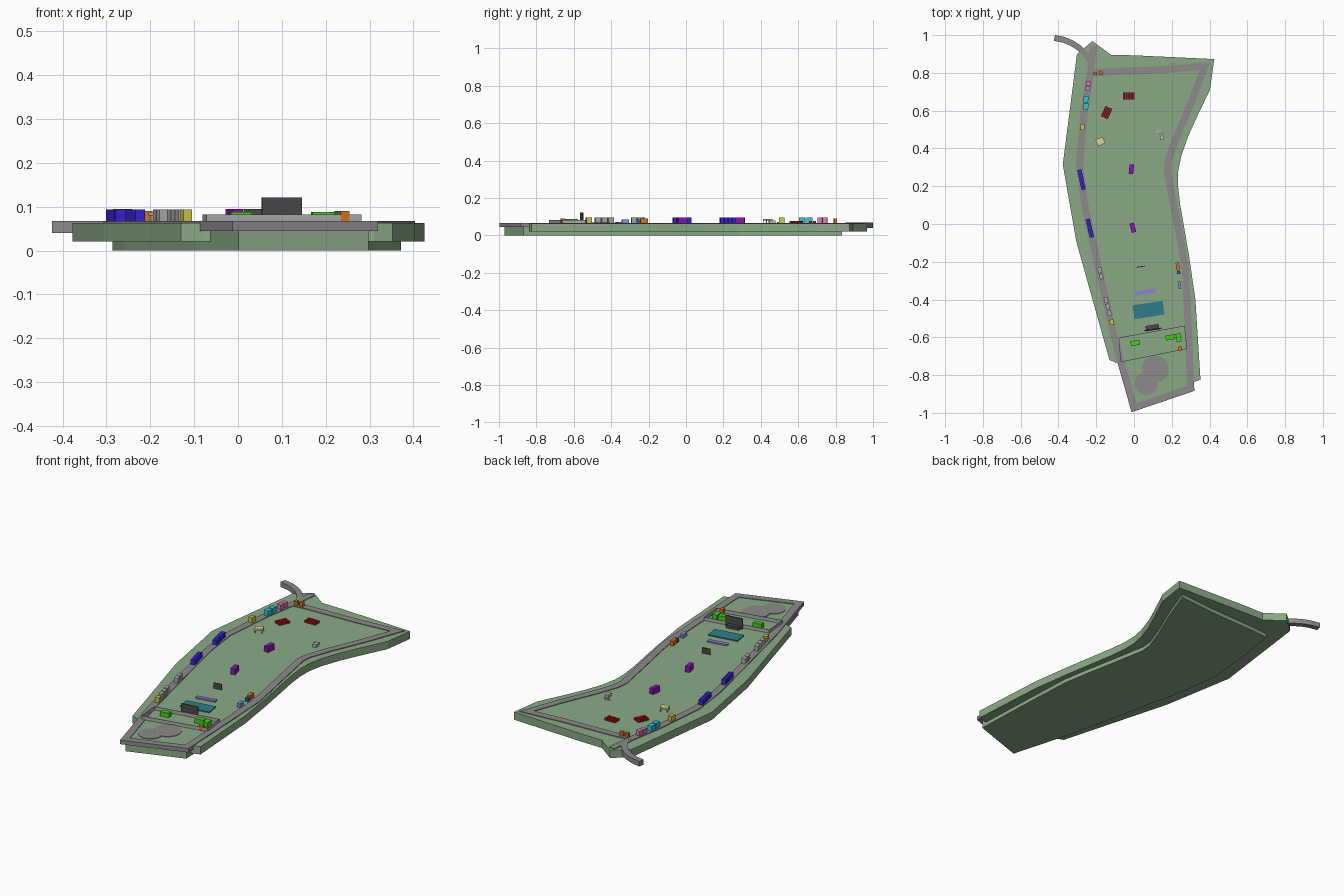
import bpy, bmesh, math
from mathutils import Vector, Matrix

if "Cube" in bpy.data.objects:
    bpy.data.objects.remove(bpy.data.objects["Cube"])

GROUND = 0.063


def mat(name, rgb):
    m = bpy.data.materials.get(name) or bpy.data.materials.new(name)
    m.diffuse_color = tuple((c / 255) ** 2.2 for c in rgb) + (1,)
    m.use_nodes = True
    m.node_tree.nodes["Principled BSDF"].inputs["Base Color"].default_value = m.diffuse_color
    return m


GREEN = mat("grass", (138, 168, 134))
ROAD = mat("road", (140, 136, 139))
PAL = {k: mat(k, c) for k, c in dict(
    orange=(215, 112, 35), pink=(215, 125, 185), cyan=(50, 200, 215), yellow=(205, 200, 70),
    red=(200, 25, 30), cream=(214, 212, 150), white=(185, 190, 185), purple=(140, 25, 175),
    blue=(60, 40, 215), dark=(75, 75, 77), lavender=(140, 132, 205), teal=(52, 125, 135),
    lime=(70, 205, 35), sky=(125, 150, 225), navy=(45, 95, 170), grey=(170, 170, 170)).items()}


def finish(name, bm, material):
    bmesh.ops.recalc_face_normals(bm, faces=bm.faces)
    me = bpy.data.meshes.new(name)
    bm.to_mesh(me)
    bm.free()
    me.materials.append(material)
    ob = bpy.data.objects.new(name, me)
    bpy.context.collection.objects.link(ob)
    return ob


def offset(pts, d, closed=True):
    """Mitred sideways offset of a path (outwards for a counter-clockwise loop)."""
    out, n = [], len(pts)
    for i, p in enumerate(pts):
        p = Vector(p)
        a = Vector(pts[i - 1]) if closed or i else None
        b = Vector(pts[(i + 1) % n]) if closed or i < n - 1 else None
        dirs = [(p - a).normalized()] if a else []
        dirs += [(b - p).normalized()] if b else []
        ns = [Vector((t.y, -t.x)) for t in dirs]
        m = sum(ns, Vector((0, 0))).normalized()
        out.append(p + m * d / max(m.dot(ns[0]), 0.35))
    return out


def slab(name, pts, z0, z1, material):
    bm = bmesh.new()
    f = bm.faces.new([bm.verts.new((x, y, z0)) for x, y in pts])
    r = bmesh.ops.extrude_face_region(bm, geom=[f])
    bmesh.ops.translate(bm, vec=(0, 0, z1 - z0),
                        verts=[v for v in r["geom"] if isinstance(v, bmesh.types.BMVert)])
    return finish(name, bm, material)


def road(name, pts, width, z0, z1, closed):
    bm = bmesh.new()
    sides = offset(pts, width / 2, closed), offset(pts, -width / 2, closed)
    rings = [[bm.verts.new((a.x, a.y, z1)), bm.verts.new((b.x, b.y, z1)),
              bm.verts.new((b.x, b.y, z0)), bm.verts.new((a.x, a.y, z0))] for a, b in zip(*sides)]
    n = len(rings)
    for i in range(n if closed else n - 1):
        r, s = rings[i], rings[(i + 1) % n]
        for k in range(4):
            bm.faces.new((r[k], r[(k + 1) % 4], s[(k + 1) % 4], s[k]))
    if not closed:
        bm.faces.new(rings[0])
        bm.faces.new(rings[-1])
    return finish(name, bm, ROAD)


def units(name, x, y, w, d, top, rot, color, nx=1, ny=1, base=0.06, gap=0.003):
    """Block of nx by ny boxes filling w x d, turned by rot degrees."""
    bm = bmesh.new()
    R = Matrix.Translation((x, y, 0)) @ Matrix.Rotation(math.radians(rot), 4, 'Z')
    cw, cd = (w - gap * (nx - 1)) / nx, (d - gap * (ny - 1)) / ny
    for i in range(nx):
        for j in range(ny):
            c = Vector((-w / 2 + cw / 2 + i * (cw + gap), -d / 2 + cd / 2 + j * (cd + gap),
                        (base + top) / 2))
            bmesh.ops.create_cube(bm, size=1, matrix=R @ Matrix.Translation(c)
                                  @ Matrix.Diagonal((cw, cd, top - base, 1)))
    return finish(name, bm, PAL[color])


# Ground: wide upper slab and deeper inner slab
outer = [(-.22, .968), (-.12, .895), (.0, .893), (.425, .873), (.402, .71), (.33, .56), (.285, .46),
         (.25, .36), (.234, .28), (.233, .2), (.245, .1), (.29, -.16), (.325, -.4), (.352, -.825),
         (.31, -.838), (-.08, -.74), (-.13, -.72), (-.305, -.095), (-.377, .315), (-.302, .9)]
loop = [(0, -.972), (.30, -.87), (.285, -.5), (.272, -.238), (.25, -.106), (.214, .08), (.177, .28),
        (.183, .344), (.225, .46), (.31, .66), (.375, .835), (.16, .817), (-.13, .806), (-.23, .797),
        (-.262, .61), (-.288, .317), (-.262, .106), (-.198, -.185), (-.103, -.61)]
slab("upper_ground", outer, .021, GROUND, GREEN)
slab("lower_ground", offset(loop, -.002), 0, GROUND + .0005, GREEN)

# Roads
road("ring_road", loop, .038, .045, .067, True)
road("north_spur", [(-.232, .79), (-.214, .945)], .036, .045, .0665, False)
road("entry_road", [(-.232, .86), (-.255, .897), (-.29, .932), (-.33, .958), (-.37, .975), (-.421, .985)],
     .031, .04, .0675, False)

# Round paved areas
for i, (x, y, r, z) in enumerate([(.113, -.768, .071, .0665), (.065, -.845, .061, .066)]):
    slab(f"round_plaza_{i}", [(x + r * math.cos(a * math.tau / 32), y + r * math.sin(a * math.tau / 32))
                              for a in range(32)], .055, z, ROAD)

# Fence around the stage yard
corners = [Vector(p) for p in [(-.08, -.603), (.267, -.54), (.28, -.66), (-.07, -.73)]]
for i in range(4):
    a, b = corners[i], corners[(i + 1) % 4]
    m, v = (a + b) / 2, b - a
    units(f"yard_fence_{i}", m.x, m.y, v.length, .003, .082, math.degrees(math.atan2(v.y, v.x)), "grey")

# Stalls along the west road
units("orange_stall", -.19, .798, .05, .017, .09, 4, "orange", 2, 1, gap=.012)
units("pink_stall", -.243, .73, .024, .052, .094, -8, "pink", 1, 2, gap=.002)
for i, y in enumerate((.66, .622)):
    units(f"cyan_stall_{i}", -.255, y, .026, .032, .095, -3, "cyan", 1, 1)
units("yellow_stall_north", -.273, .512, .021, .03, .095, -5, "yellow")
units("blue_row_north", -.278, .234, .023, .108, .094, 12, "blue", 1, 5, gap=.002)
units("blue_row_south", -.234, -.022, .023, .1, .094, 13, "blue", 1, 5, gap=.002)
for i, (x, y) in enumerate([(-.181, -.245), (-.173, -.278), (-.148, -.402), (-.139, -.437), (-.13, -.472)]):
    units(f"grey_stall_{i}", x, y, .02, .03, .094, 14, "grey")
units("yellow_stall_south", -.118, -.52, .021, .028, .094, 14, "yellow")

# Stalls along the east road
units("orange_shed", .232, -.225, .018, .042, .09, 10, "orange")
units("navy_shed", .236, -.257, .018, .016, .084, 5, "navy")
units("sky_shed", .241, -.324, .016, .038, .085, 5, "sky")
units("white_shed", .146, .462, .018, .032, .08, 4, "white")
units("white_bench", .13, .492, .03, .006, .07, 8, "white")

# Red seating areas: low base with rows of tables
for i, (x, y, w, d, r) in enumerate([(-.028, .677, .062, .038, 0), (-.145, .59, .04, .06, -25)]):
    units(f"seating_base_{i}", x, y, w, d, .067, r, "dark")
    units(f"seating_tables_{i}", x, y, w, d, .076, r, "red", *((4, 2) if w > d else (2, 4)), gap=.004)

# Cream canopy on legs
units("canopy_roof", -.178, .437, .042, .036, .088, 25, "cream", base=.08)
units("canopy_legs", -.178, .437, .04, .034, .081, 25, "cream", 2, 2, gap=.03)

# Purple towers
units("purple_tower_north", -.014, .29, .024, .05, .095, -6, "purple")
units("purple_tower_south", -.006, -.02, .024, .05, .095, 14, "purple")

# Screens, stage and audience area
units("small_screen", .035, -.226, .045, .004, .095, 8, "dark")
units("lavender_deck", .06, -.36, .108, .022, .071, 10, "lavender")
units("teal_floor", .077, -.455, .162, .074, .069, 9, "teal")
units("stage", .097, -.549, .07, .028, .08, 9, "dark")
units("main_screen", .1, -.558, .092, .006, .121, 8, "dark")

# Backstage cabins
for i, (x, y, w, d, r) in enumerate([(.006, -.63, .048, .026, 9), (.193, -.6, .05, .026, 9),
                                     (.236, -.602, .026, .044, 9)]):
    units(f"lime_cabin_{i}", x, y, w, d, .088, r, "lime")
units("orange_cabin", .243, -.66, .02, .022, .09, 8, "orange")
